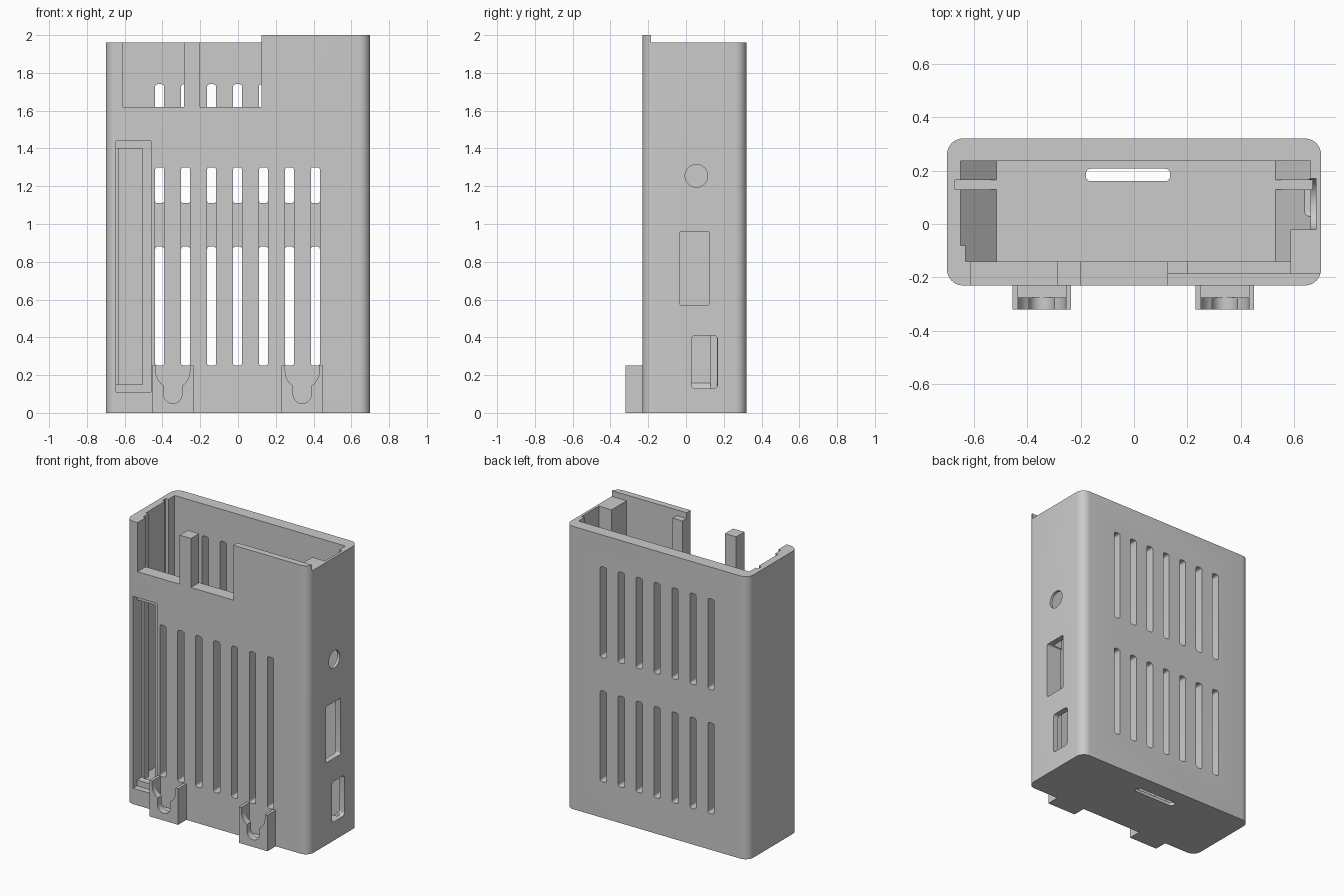
import bpy, bmesh, math
from mathutils import Vector

if "Cube" in bpy.data.objects:
    bpy.data.objects.remove(bpy.data.objects["Cube"], do_unlink=True)

grey = bpy.data.materials.new("plain_grey")
grey.use_nodes = True
grey.diffuse_color = (0.6, 0.6, 0.6, 1)
grey.node_tree.nodes["Principled BSDF"].inputs["Base Color"].default_value = (0.6, 0.6, 0.6, 1)


def add_box(bm, x, y, z, axis=None, r=0.0, seg=5):
    """Box from ranges; edges parallel to axis are rounded by r."""
    verts = bmesh.ops.create_cube(bm, size=1)["verts"]
    for v in verts:
        v.co = Vector([(lo + hi) / 2 + c * (hi - lo) for c, (lo, hi) in zip(v.co, (x, y, z))])
    if r:
        edges = {e for v in verts for e in v.link_edges}
        along = [e for e in edges
                 if abs((e.verts[0].co - e.verts[1].co).normalized()[axis]) > 0.9]
        bmesh.ops.bevel(bm, geom=along, offset=r, segments=seg, profile=0.5, affect='EDGES')


def add_prism(bm, profile, y):
    """Extrude an x-z profile through a y range."""
    face = bm.faces.new([bm.verts.new((px, y[0], pz)) for px, pz in profile])
    new = bmesh.ops.extrude_face_region(bm, geom=[face])["geom"]
    moved = [g for g in new if isinstance(g, bmesh.types.BMVert)]
    bmesh.ops.translate(bm, verts=moved, vec=(0, y[1] - y[0], 0))


def make(name, bm):
    bmesh.ops.recalc_face_normals(bm, faces=bm.faces[:])
    mesh = bpy.data.meshes.new(name)
    bm.to_mesh(mesh)
    bm.free()
    mesh.materials.append(grey)
    ob = bpy.data.objects.new(name, mesh)
    bpy.context.collection.objects.link(ob)
    return ob


def cut(target, *boxes, prism=None):
    """Subtract a group of separate shapes from the target."""
    bm = bmesh.new()
    for b in boxes:
        add_box(bm, *b)
    if prism:
        add_prism(bm, *prism)
    cutter = make("cutter", bm)
    cutter.hide_render = True
    mod = target.modifiers.new("cut", 'BOOLEAN')
    mod.operation, mod.solver, mod.object = 'DIFFERENCE', 'EXACT', cutter
    dg = bpy.context.evaluated_depsgraph_get()
    mesh = bpy.data.meshes.new_from_object(target.evaluated_get(dg))
    target.modifiers.clear()
    target.data = mesh
    bpy.data.objects.remove(cutter, do_unlink=True)


def finish(ob):
    bpy.ops.object.select_all(action='DESELECT')
    ob.select_set(True)
    bpy.context.view_layer.objects.active = ob
    bpy.ops.object.shade_smooth_by_angle(angle=math.radians(30))


FRONT, BACK, TOP, FLOOR = -0.23, 0.32, 1.96, 0.022
HIGH = 2.2

# Case shell with rounded upright corners
bm = bmesh.new()
add_box(bm, (-0.7, 0.7), (FRONT, BACK), (0, 2), 2, 0.06, 8)
case = make("case_shell", bm)

# Rim lowered everywhere except the front lip
cut(case, ((-1, 1), (-0.185, 1), (TOP, HIGH)))
cut(case, ((-1, 0.125), (-1, 0), (TOP, HIGH)))


# Cavity with sloped side floors, narrower towards the front
def cavity(left, right, y):
    profile = [(left, HIGH), (left, FLOOR - 0.515 - left), (-0.515, FLOOR),
               (0.53, FLOOR), (right, FLOOR + right - 0.53), (right, HIGH)]
    cut(case, prism=(profile, y))


cavity(-0.65, 0.66, (-0.02, 0.235))
cavity(-0.65, 0.585, (-0.08, 0.1))
cavity(-0.63, 0.585, (-0.14, 0.05))

# Circuit board guide grooves
cut(case, ((-0.67, 0.668), (0.13, 0.165), (FLOOR, HIGH)))

# Relief inside the right wall, open at the rim
cut(case, ((0.6, 0.682), (-0.02, 0.17), (1.16, HIGH + 0.2), 0, 0.09, 8))

# Front connector notches and thinned wall behind the lip
cut(case, ((-0.61, -0.287), (-1, -0.13), (1.62, HIGH)),
    ((-0.2, 0.125), (-1, -0.13), (1.62, HIGH)))
cut(case, ((0.2, 0.585), (-0.185, -0.1), (1.62, HIGH)))

# Long front window with stepped frame
cut(case, ((-0.645, -0.46), (-1, -0.187), (0.11, 1.44)))
cut(case, ((-0.645, -0.505), (-1, -0.13), (0.15, 1.4)))

# Ventilation slots, one row in front and two behind
xs = [-0.415 + 0.1375 * i for i in range(7)]
cut(case, *[((x - 0.024, x + 0.024), (-0.4, -0.1), (0.25, 1.3), 1, 0.014) for x in xs])
cut(case, *[((x - 0.024, x + 0.024), (0.2, 0.4), (z, z + 0.63), 1, 0.014)
            for x in xs for z in (0.25, 1.11)])

# Side ports: round jack, wide port, power port
cut(case, ((0.6, 0.8), (-0.005, 0.115), (1.195, 1.315), 0, 0.0599, 8),
    ((0.57, 0.8), (-0.035, 0.125), (0.57, 0.96), 0, 0.012),
    ((0.57, 0.8), (0.028, 0.168), (0.13, 0.41), 0, 0.022))

# Slot in the floor
cut(case, ((-0.18, 0.135), (0.16, 0.207), (-0.1, 0.1), 2, 0.018))
finish(case)

# Keyhole hanging brackets
for name, cx in (("right_hanger", -0.345), ("left_hanger", 0.34)):
    bm = bmesh.new()
    add_box(bm, (cx - 0.11, cx + 0.11), (-0.32, FRONT), (0, 0.25))
    hanger = make(name, bm)
    # Pocket for the screw head
    cut(hanger, ((cx - 0.09, cx + 0.09), (-0.275, -0.2), (0.045, 0.4)))
    # Round mouth and narrow slot through the front plate
    cut(hanger, ((cx - 0.09, cx + 0.09), (-0.4, -0.27), (0.13, 0.5), 1, 0.0899, 10))
    cut(hanger, ((cx - 0.048, cx + 0.048), (-0.4, -0.27), (0.05, 0.3), 1, 0.0479, 8))
    finish(hanger)
